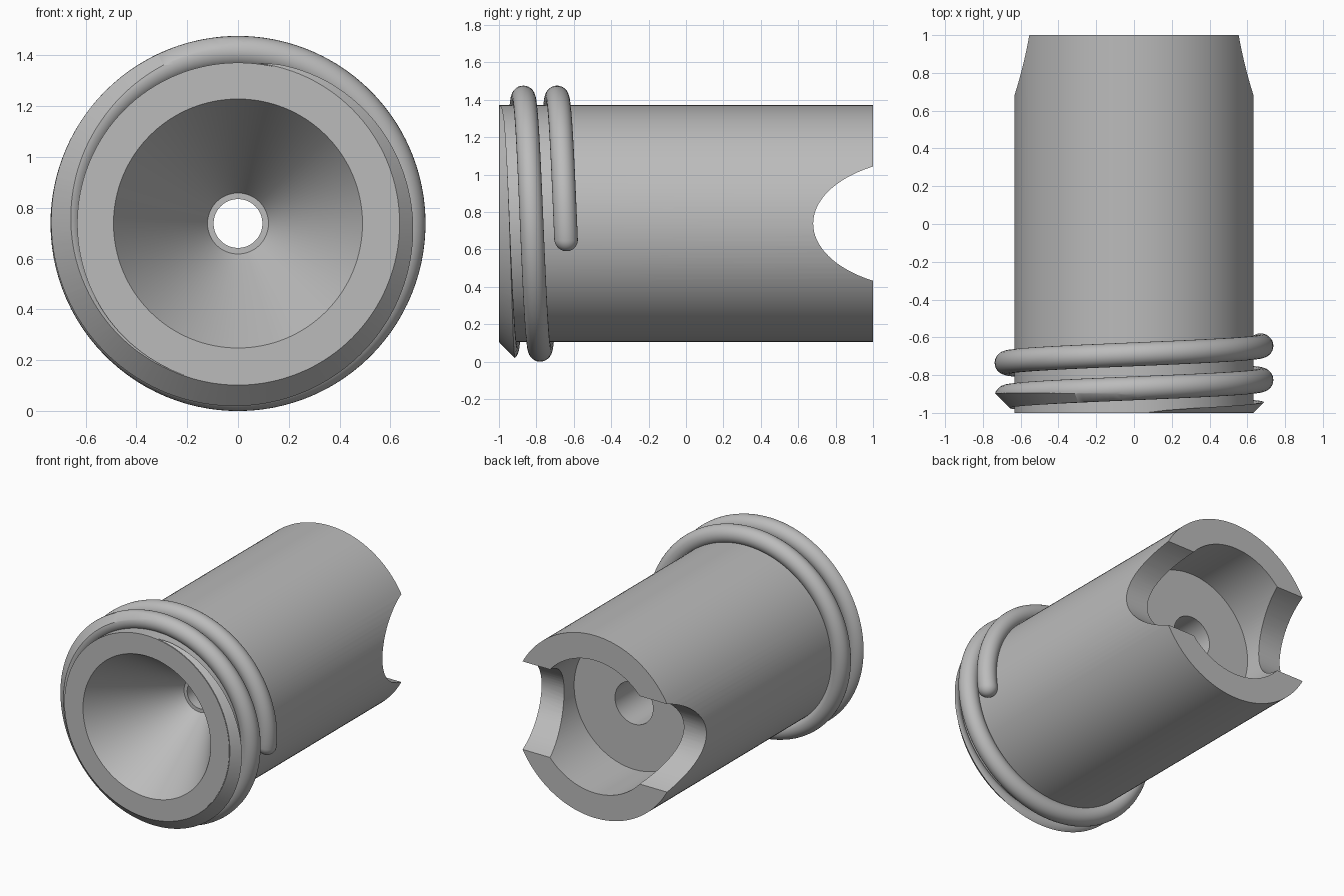
import bpy, bmesh
from math import sin, cos, pi, sqrt

old = bpy.data.objects.get("Cube")
if old:
    bpy.data.objects.remove(old, do_unlink=True)

AXIS_Z = 0.738     # height of the bore axis
BODY_R = 0.633
SEGS = 128

metal = bpy.data.materials.new("grey_metal")
metal.use_nodes = True
grey = (0.5, 0.5, 0.5, 1)
metal.diffuse_color = grey
metal.node_tree.nodes["Principled BSDF"].inputs["Base Color"].default_value = grey


def make_object(name, bm):
    bmesh.ops.recalc_face_normals(bm, faces=bm.faces)
    mesh = bpy.data.meshes.new(name)
    bm.to_mesh(mesh)
    bm.free()
    mesh.materials.append(metal)
    obj = bpy.data.objects.new(name, mesh)
    bpy.context.collection.objects.link(obj)
    return obj


def polar(bm, r, y, a):
    return bm.verts.new((r * sin(a), y, AXIS_Z + r * cos(a)))


def bridge(bm, a, b):
    n = len(a)
    for i in range(n):
        j = (i + 1) % n
        bm.faces.new((a[i], a[j], b[j], b[i]))


def lathe(name, profile, closed):
    """Turn (radius, y) points round the bore axis."""
    bm = bmesh.new()
    rings = [[polar(bm, r, y, 2 * pi * i / SEGS) for i in range(SEGS)]
             for r, y in profile]
    for a, b in zip(rings, rings[1:]):
        bridge(bm, a, b)
    if closed:
        bridge(bm, rings[-1], rings[0])
    else:
        bm.faces.new(rings[0])
        bm.faces.new(rings[-1])
    return make_object(name, bm)


def apply_boolean(obj, cutter, operation):
    mod = obj.modifiers.new("cut", 'BOOLEAN')
    mod.operation = operation
    mod.solver = 'EXACT'
    mod.object = cutter
    select(obj)
    bpy.ops.object.modifier_apply(modifier=mod.name)
    bpy.data.objects.remove(cutter, do_unlink=True)


def select(obj):
    bpy.ops.object.select_all(action='DESELECT')
    obj.select_set(True)
    bpy.context.view_layer.objects.active = obj


def smooth(obj):
    select(obj)
    bpy.ops.object.shade_smooth_by_angle(angle=pi / 6)


# Tubular body: funnel mouth, narrow throat, long bore, rear counterbore
body = lathe("body", [(BODY_R, -1), (0.49, -1), (0.12, -0.42), (0.096, -0.42),
                      (0.096, -0.35), (0.146, -0.35), (0.146, 0.57),
                      (0.46, 0.57), (0.46, 1), (BODY_R, 1)], True)

# Elliptical notch across the rear end
bm = bmesh.new()
sides = [[bm.verts.new((x, 1.3 - 0.62 * cos(t), AXIS_Z + 0.349 * sin(t)))
          for t in (2 * pi * i / 96 for i in range(96))] for x in (-1, 1)]
bridge(bm, *sides)
for ring in sides:
    bm.faces.new(ring)
apply_boolean(body, make_object("notch_cutter", bm), 'DIFFERENCE')
smooth(body)

# Helical rib with a rounded end
RIB_R, ROD_R, PITCH = 0.675, 0.063, 0.18
start, end = -1.15 * 2 * pi, 2 * pi + pi / 2 + 0.125
steps = 260
path = [(start + (end - start) * i / steps, ROD_R) for i in range(steps + 1)]
for k in range(1, 9):
    t = k / 9 * pi / 2
    path.append((end + ROD_R * sin(t) / RIB_R, ROD_R * cos(t)))
bm = bmesh.new()
rings = []
for phi, rad in path:
    y = -0.87 + PITCH * phi / (2 * pi)
    rings.append([polar(bm, RIB_R + rad * cos(s), y + rad * sin(s), phi)
                  for s in (2 * pi * i / 28 for i in range(28))])
for a, b in zip(rings, rings[1:]):
    bridge(bm, a, b)
bm.faces.new(rings[0])
bm.faces.new(rings[-1])
rib = make_object("helical_rib", bm)

# Chamfer the rib to a cone at the front edge
cone = lathe("chamfer_cone", [(BODY_R + 0.003, -0.997), (BODY_R + 0.5, -0.5),
                              (BODY_R + 0.5, 0)], False)
apply_boolean(rib, cone, 'INTERSECT')
smooth(rib)
